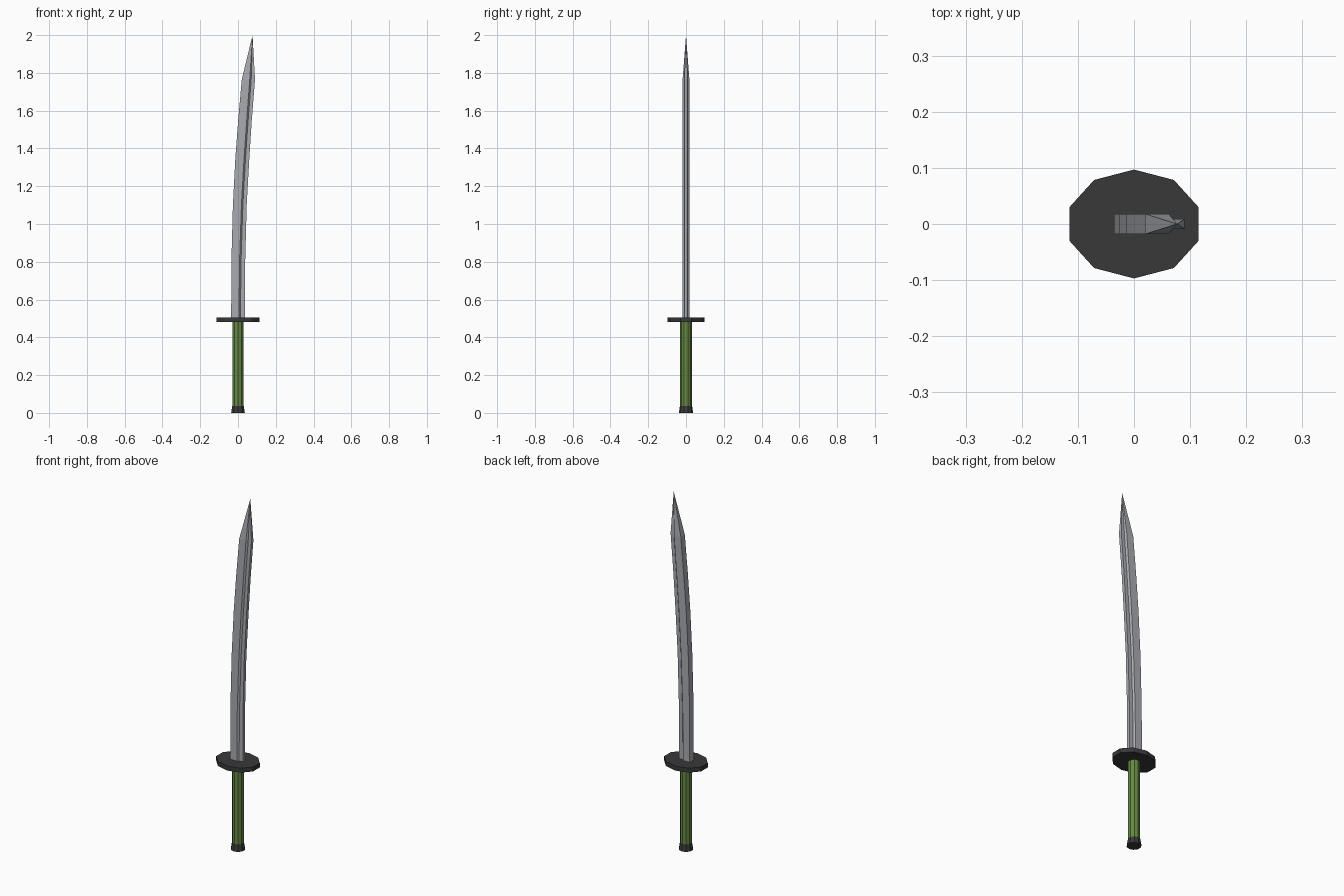
import bpy, bmesh, math

if "Cube" in bpy.data.objects:
    bpy.data.objects.remove(bpy.data.objects["Cube"])


def material(name, rgb):
    m = bpy.data.materials.new(name)
    m.diffuse_color = (*rgb, 1)
    m.use_nodes = True
    m.node_tree.nodes["Principled BSDF"].inputs["Base Color"].default_value = m.diffuse_color
    return m


STEEL = material("steel", (0.40, 0.41, 0.44))
GREEN = material("green_wrap", (0.13, 0.25, 0.055))
BLACK = material("dark_metal", (0.04, 0.04, 0.04))


def loft(name, rings, mat, tip=None):
    """Skin a list of closed rings, cap the ends or run to a tip point."""
    bm = bmesh.new()
    rows = [[bm.verts.new(p) for p in r] for r in rings]
    n = len(rows[0])
    for a, b in zip(rows, rows[1:]):
        for i in range(n):
            j = (i + 1) % n
            bm.faces.new((a[i], a[j], b[j], b[i]))
    bm.faces.new(rows[0][::-1])
    if tip:
        t = bm.verts.new(tip)
        for i in range(n):
            bm.faces.new((rows[-1][i], rows[-1][(i + 1) % n], t))
    else:
        bm.faces.new(rows[-1])
    bmesh.ops.recalc_face_normals(bm, faces=bm.faces[:])
    me = bpy.data.meshes.new(name)
    bm.to_mesh(me)
    bm.free()
    me.materials.append(mat)
    ob = bpy.data.objects.new(name, me)
    bpy.context.collection.objects.link(ob)
    return ob


def ring(rx, ry, z, n=10):
    return [(rx * math.cos(math.tau * i / n + math.pi / 2),
             ry * math.sin(math.tau * i / n + math.pi / 2), z) for i in range(n)]


# Pommel, grip and oval guard
loft("pommel", [ring(.038, .038, 0), ring(.032, .032, .037)], BLACK)
loft("grip", [ring(.031, .031, .037), ring(.031, .031, .482)], GREEN)
loft("guard", [ring(.121, .097, .48), ring(.121, .097, .505)], BLACK)


# Curved blade: thick flat spine, small step, thinner cutting strip
def section(z, back, ridge, edge):
    step = ridge + .008
    half = [(back, .018), (ridge, .018), (step, .009), (edge, .009)]
    return [(x, -y, z) for x, y in half] + [(x, y, z) for x, y in half[::-1]]


stations = [(.50, -.036, .005, .036), (.80, -.035, .008, .038),
            (1.10, -.027, .018, .046), (1.35, -.014, .032, .060),
            (1.55, .001, .046, .073), (1.765, .020, .062, .090)]
loft("blade", [section(*s) for s in stations], STEEL, tip=(.077, 0, 2.0))
